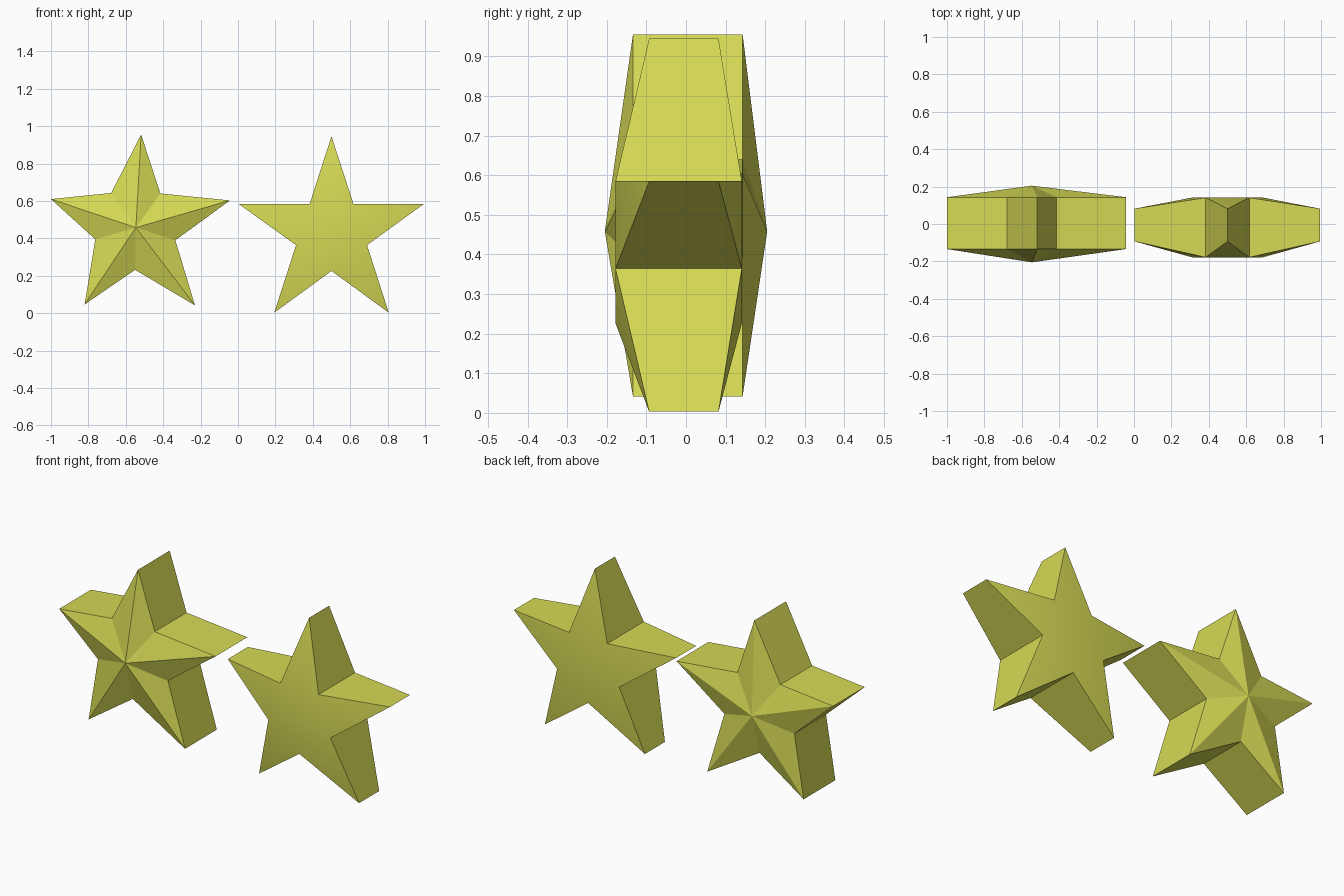
import bpy, bmesh

if "Cube" in bpy.data.objects:
    bpy.data.objects.remove(bpy.data.objects["Cube"])

mat = bpy.data.materials.new("yellow")
mat.diffuse_color = (0.67, 0.70, 0.09, 1)
mat.use_nodes = True
mat.node_tree.nodes["Principled BSDF"].inputs["Base Color"].default_value = mat.diffuse_color


def star(name, tips, notches, tip_y, notch_y, hub=None, hub_y=None):
    """Star from 5 tips and 5 notches (x, z); notch i lies between tip i and tip i+1."""
    bm = bmesh.new()
    sides = []
    for k in (0, 1):                       # front, then back
        t = [bm.verts.new((x, tip_y[k], z)) for x, z in tips]
        n = [bm.verts.new((x, notch_y[k], z)) for x, z in notches]
        if hub:                            # ridged face rising to a central point
            c = bm.verts.new((hub[0], hub_y[k], hub[1]))
            for i in range(5):
                bm.faces.new((c, t[i], n[i]))
                bm.faces.new((c, n[i - 1], t[i]))
        else:                              # flat pentagon with tapering points
            bm.faces.new(n)
            for i in range(5):
                bm.faces.new((n[i - 1], t[i], n[i]))
        sides.append([v for pair in zip(t, n) for v in pair])
    # rim walls
    f, b = sides
    for i in range(10):
        bm.faces.new((f[i - 1], f[i], b[i], b[i - 1]))
    bmesh.ops.recalc_face_normals(bm, faces=bm.faces)
    me = bpy.data.meshes.new(name)
    bm.to_mesh(me)
    bm.free()
    me.materials.append(mat)
    ob = bpy.data.objects.new(name, me)
    bpy.context.collection.objects.link(ob)
    return ob


# Ridged star, slightly tilted
star("ridged_star",
     [(-0.518, 0.955), (-0.043, 0.603), (-0.23, 0.042), (-0.82, 0.047), (-1.0, 0.61)],
     [(-0.415, 0.64), (-0.335, 0.39), (-0.55, 0.232), (-0.763, 0.395), (-0.678, 0.643)],
     (-0.134, 0.143), (-0.134, 0.143), (-0.546, 0.458), (-0.205, 0.205))

# Smooth star, thinner toward its points
smooth = star("smooth_star",
              [(0.5, 0.946), (0.995, 0.585), (0.806, 0.003), (0.194, 0.003), (0.003, 0.585)],
              [(0.617, 0.585), (0.69, 0.364), (0.5, 0.226), (0.31, 0.364), (0.383, 0.585)],
              (-0.093, 0.082), (-0.178, 0.141))
bpy.context.view_layer.objects.active = smooth
smooth.select_set(True)
bpy.ops.object.shade_smooth_by_angle(angle=0.6)
